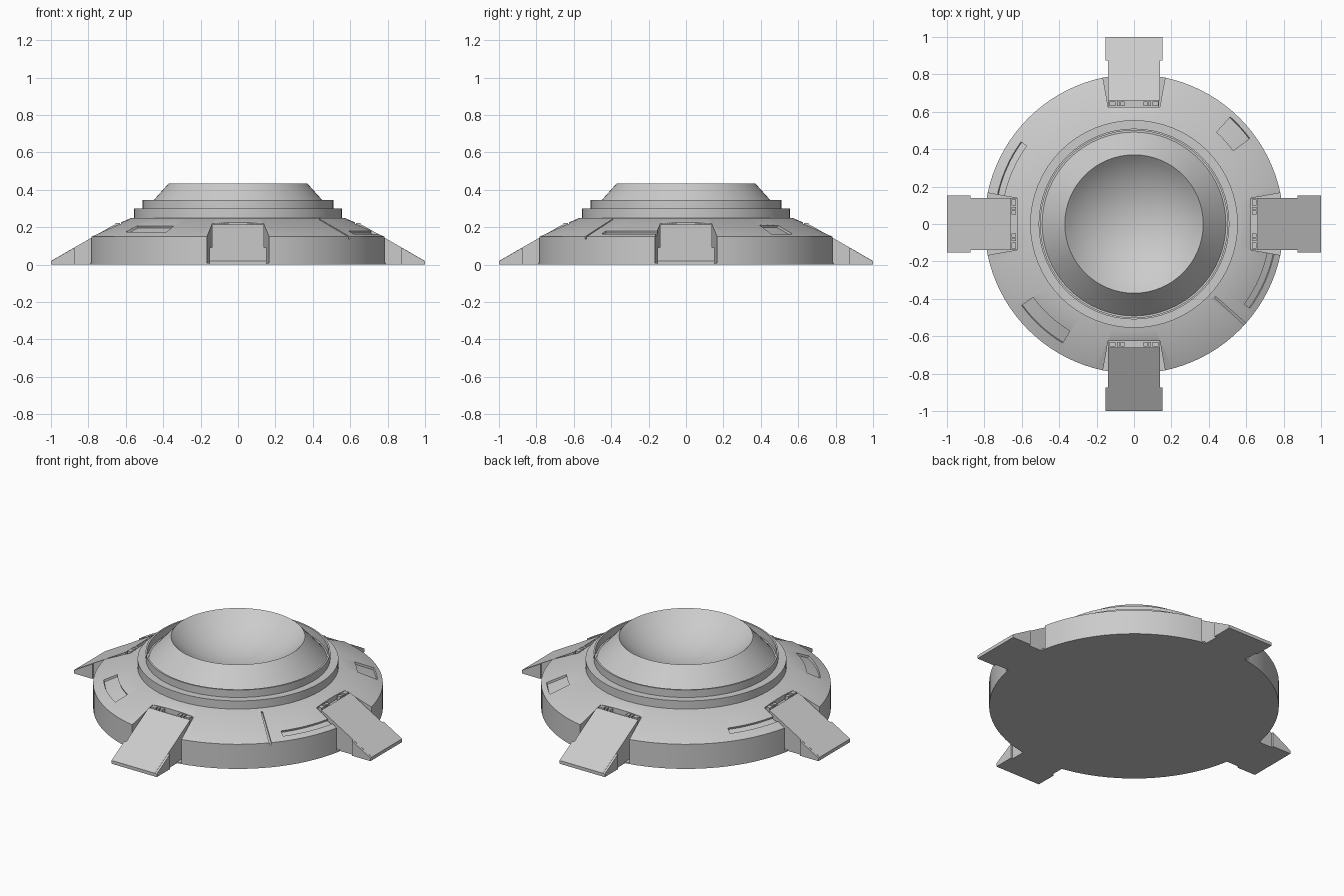
import bpy, bmesh, math
from math import sin, cos, radians, pi

if "Cube" in bpy.data.objects:
    bpy.data.objects.remove(bpy.data.objects["Cube"])


def make(name, verts, faces):
    me = bpy.data.meshes.new(name)
    bm = bmesh.new()
    vs = [bm.verts.new(v) for v in verts]
    for f in faces:
        bm.faces.new([vs[i] for i in f])
    bmesh.ops.remove_doubles(bm, verts=bm.verts, dist=1e-5)
    bmesh.ops.recalc_face_normals(bm, faces=bm.faces)
    bm.to_mesh(me)
    bm.free()
    ob = bpy.data.objects.new(name, me)
    bpy.context.collection.objects.link(ob)
    return ob


def sweep(name, prof, a0, a1, n):
    """Sweep a closed (r, z) section between two angles; a full turn is left uncapped."""
    full = abs(a1 - a0) >= 360
    k = len(prof)
    rows = n if full else n + 1
    verts = []
    for i in range(rows):
        a = radians(a0 + (a1 - a0) * i / n)
        verts += [(r * cos(a), r * sin(a), z) for r, z in prof]
    faces = []
    for i in range(n):
        p, q = i * k, ((i + 1) % rows) * k
        faces += [(p + j, p + (j + 1) % k, q + (j + 1) % k, q + j) for j in range(k)]
    if not full:
        faces += [tuple(range(k)), tuple(range(n * k, n * k + k))]
    return make(name, verts, faces)


def prism(name, a, b):
    """Join two matching outlines into a closed solid."""
    k = len(a)
    faces = [(i, (i + 1) % k, k + (i + 1) % k, k + i) for i in range(k)]
    return make(name, a + b, faces + [tuple(range(k)), tuple(range(k, 2 * k))])


def box(name, x0, x1, y0, y1, z0, z1):
    o = [(x0, y0), (x1, y0), (x1, y1), (x0, y1)]
    return prism(name, [(x, y, z0) for x, y in o], [(x, y, z1) for x, y in o])


def turn(ob, i):
    ob.rotation_euler.z = i * pi / 2
    return ob


def select(ob):
    bpy.ops.object.select_all(action='DESELECT')
    ob.select_set(True)
    bpy.context.view_layer.objects.active = ob


def smooth(ob):
    select(ob)
    bpy.ops.object.shade_smooth_by_angle(angle=radians(25))


def cone_z(r):
    return 0.15 + (0.8 - r) * 0.1 / 0.23


# Base hull: closed solid of revolution, built as a stack of rings with flat caps
N = 96
rings = [(0.8, 0), (0.8, 0.15), (0.57, 0.25)]
vs = [(r * cos(2 * pi * i / N), r * sin(2 * pi * i / N), z) for r, z in rings for i in range(N)]
fs = [(j * N + i, j * N + (i + 1) % N, (j + 1) * N + (i + 1) % N, (j + 1) * N + i)
      for j in range(2) for i in range(N)]
base = make("base_hull", vs, fs + [tuple(range(N)), tuple(range(2 * N, 3 * N))])

# Cutters: flared ramp slots, sunken panels and one thin seam
cutters = []
for i in range(4):
    o = [(-0.138, -0.625), (0.138, -0.625), (0.178, -0.85), (-0.178, -0.85)]
    cutters.append(turn(prism("slot_cutter", [(x, y, 0.008) for x, y in o],
                              [(x, y, 0.3) for x, y in o]), i))
for r0, r1, a0, a1 in [(0.66, 0.77, 36.5, 48), (0.71, 0.747, 144, 168),
                       (0.667, 0.742, 216, 239), (0.73, 0.766, 324, 349),
                       (0.585, 0.83, 317.5, 318.4)]:
    d, t = 0.012, 0.03
    sec = [(r0 - d * 0.4, cone_z(r0) - d), (r1 - d * 0.4, cone_z(r1) - d),
           (r1 + t * 0.4, cone_z(r1) + t), (r0 + t * 0.4, cone_z(r0) + t)]
    cutters.append(sweep("panel_cutter", sec, a0, a1, 8))
select(base)
for c in cutters:
    c.hide_render = True
    m = base.modifiers.new("cut", 'BOOLEAN')
    m.operation, m.solver, m.object = 'DIFFERENCE', 'EXACT', c
    bpy.ops.object.modifier_apply(modifier=m.name)
for c in cutters:
    bpy.data.objects.remove(c)
smooth(base)

# Stepped collar
smooth(sweep("stepped_collar", [(0.48, 0.24), (0.555, 0.24), (0.555, 0.30), (0.51, 0.30),
                                (0.51, 0.345), (0.50, 0.345), (0.50, 0.30), (0.48, 0.30)],
             0, 360, 64))

# Sloped rim with concave dish
R = 0.37 / sin(pi / 4)
dish = [(R * sin(t), 0.805 - R * cos(t)) for t in [pi / 4 * (1 - i / 12) for i in range(13)]]
smooth(sweep("dish", [(0.0, 0.255), (0.494, 0.255), (0.494, 0.297)] + dish, 0, 360, 64))

# Four ramps with wide feet and hinges
slope = (0.215 - 0.02) / 0.34


def ramp_z(r):
    return 0.02 + (1 - r) * slope


def wedge(name, w, r0, lift):
    o = [(1.0, 0), (1.0, 0.02 + lift), (r0, ramp_z(r0) + lift), (r0, 0)]
    return prism(name, [(-w, -r, z) for r, z in o], [(w, -r, z) for r, z in o])


for i in range(4):
    turn(wedge("ramp", 0.14, 0.66, 0), i)
    turn(wedge("ramp_foot", 0.153, 0.875, -0.001), i)
    turn(box("hinge_bar", -0.135, 0.135, -0.662, -0.62, 0.01, 0.196), i)
    for s in (-1, 1):
        for x0, x1 in [(0.052, 0.072), (0.078, 0.092), (0.098, 0.13)]:
            a, b = sorted((s * x0, s * x1))
            turn(box("hinge_knuckle", a, b, -0.655, -0.63, 0.19, 0.222), i)
